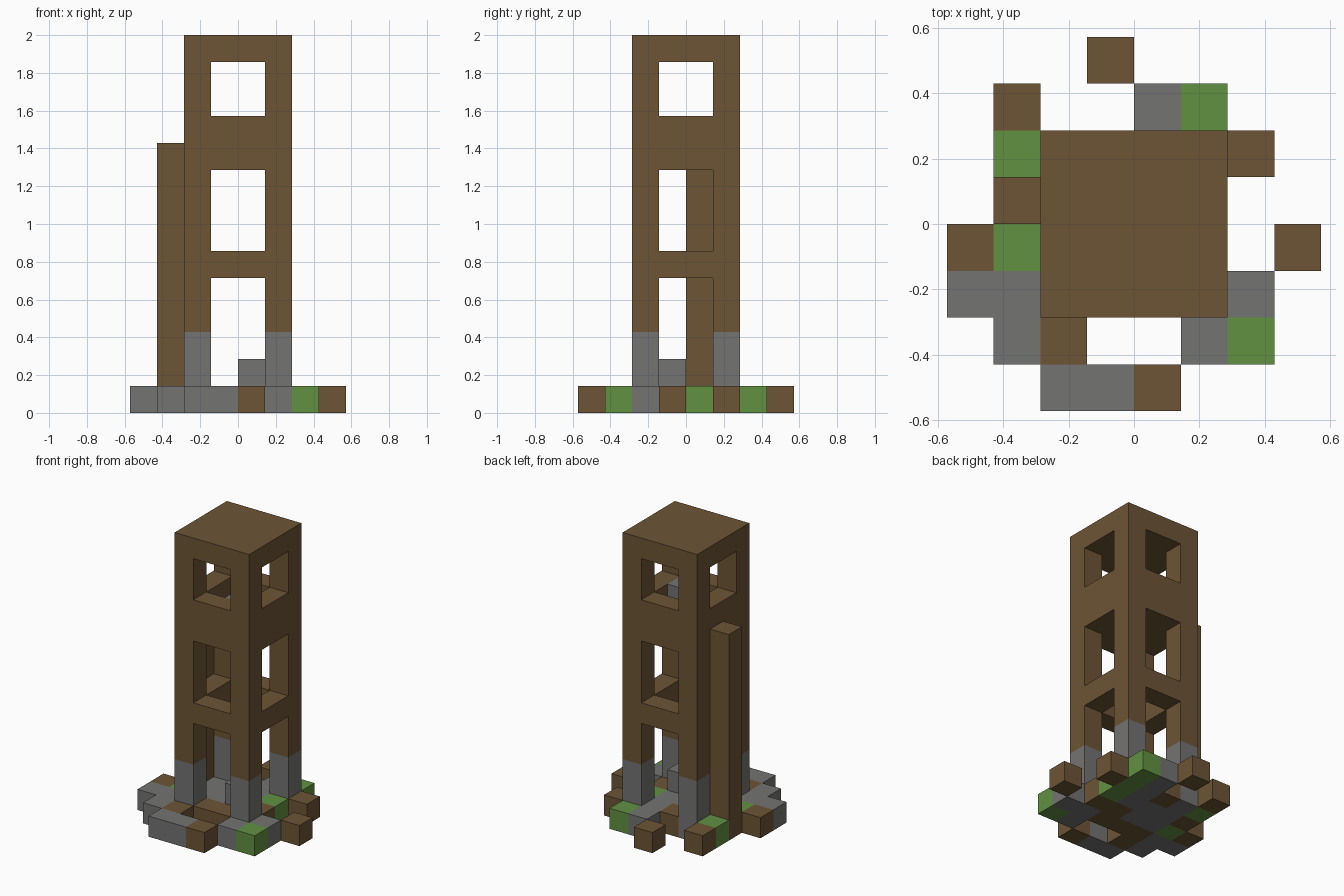
import bpy, bmesh
from mathutils import Vector

cube = bpy.data.objects.get("Cube")
if cube:
    bpy.data.objects.remove(cube, do_unlink=True)

U = 1 / 7  # edge of one block


def make_material(name, color):
    m = bpy.data.materials.new(name)
    m.use_nodes = True
    m.diffuse_color = (*color, 1)
    bsdf = next(n for n in m.node_tree.nodes if n.type == 'BSDF_PRINCIPLED')
    bsdf.inputs["Base Color"].default_value = (*color, 1)
    bsdf.inputs["Roughness"].default_value = 0.9
    return m


WOOD = make_material("brown wood", (0.153, 0.089, 0.036))
STONE = make_material("grey stone", (0.175, 0.172, 0.170))
GRASS = make_material("green grass", (0.122, 0.285, 0.055))


def make_part(name, material, boxes):
    """Join boxes, given as low and high corners in blocks, into one object."""
    bm = bmesh.new()
    for low, high in boxes:
        low, high = Vector(low), Vector(high)
        verts = bmesh.ops.create_cube(bm, size=1)["verts"]
        for v in verts:
            v.co = [(a + b) / 2 + c * (b - a) for a, b, c in zip(low, high, v.co)]
            v.co *= U
    # Weld neighbouring boxes and drop the walls between them
    bmesh.ops.remove_doubles(bm, verts=bm.verts, dist=0.001)
    seen = {}
    for f in bm.faces:
        key = tuple(round(c, 3) + 0.0 for c in f.calc_center_median())
        seen.setdefault(key, []).append(f)
    inner = [f for group in seen.values() if len(group) > 1 for f in group]
    bmesh.ops.delete(bm, geom=inner, context='FACES')
    mesh = bpy.data.meshes.new(name)
    bm.to_mesh(mesh)
    bm.free()
    mesh.materials.append(material)
    obj = bpy.data.objects.new(name, mesh)
    bpy.context.collection.objects.link(obj)


def cell(x, y, z):
    return (x, y, z), (x + 1, y + 1, z + 1)


def corner_posts(z0, z1):
    return [((x, y, z0), (x + 1, y + 1, z1)) for x in (-2, 1) for y in (-2, 1)]


def wall_ring(z0, z1):
    sides = [((-1, y, z0), (1, y + 1, z1)) for y in (-2, 1)]
    return sides + [((x, -1, z0), (x + 1, 1, z1)) for x in (-2, 1)]


# Rubble ground: rows run from the back to the front
GROUND = [
    "...w....",
    ".w..sg..",
    ".gswsgw.",
    ".wsssg..",
    "wgssww.w",
    "sswwwss.",
    ".sw..sg.",
    "..ssw...",
]
for letter, name, mat in (("w", "ground_wood", WOOD), ("s", "ground_stone", STONE),
                          ("g", "ground_grass", GRASS)):
    make_part(name, mat, [cell(i - 4, 3 - j, 0) for j, row in enumerate(GROUND)
                          for i, c in enumerate(row) if c == letter])

# Tower frame
make_part("stone_footings", STONE, corner_posts(1, 3))
make_part("corner_posts", WOOD, corner_posts(3, 13))
make_part("lower_beams", WOOD, wall_ring(5, 6))
make_part("upper_walls", WOOD, wall_ring(9, 11))
make_part("lookout_floor", WOOD, [((-1, -1, 9), (1, 1, 10))])
make_part("roof", WOOD, [((-2, -2, 13), (2, 2, 14))])

# Climbing post on the side and loose stones inside
make_part("side_post", WOOD, [((-3, 0, 1), (-2, 1, 10))])
make_part("loose_stones", STONE, [cell(0, -1, 1), cell(0, -1, 10)])
